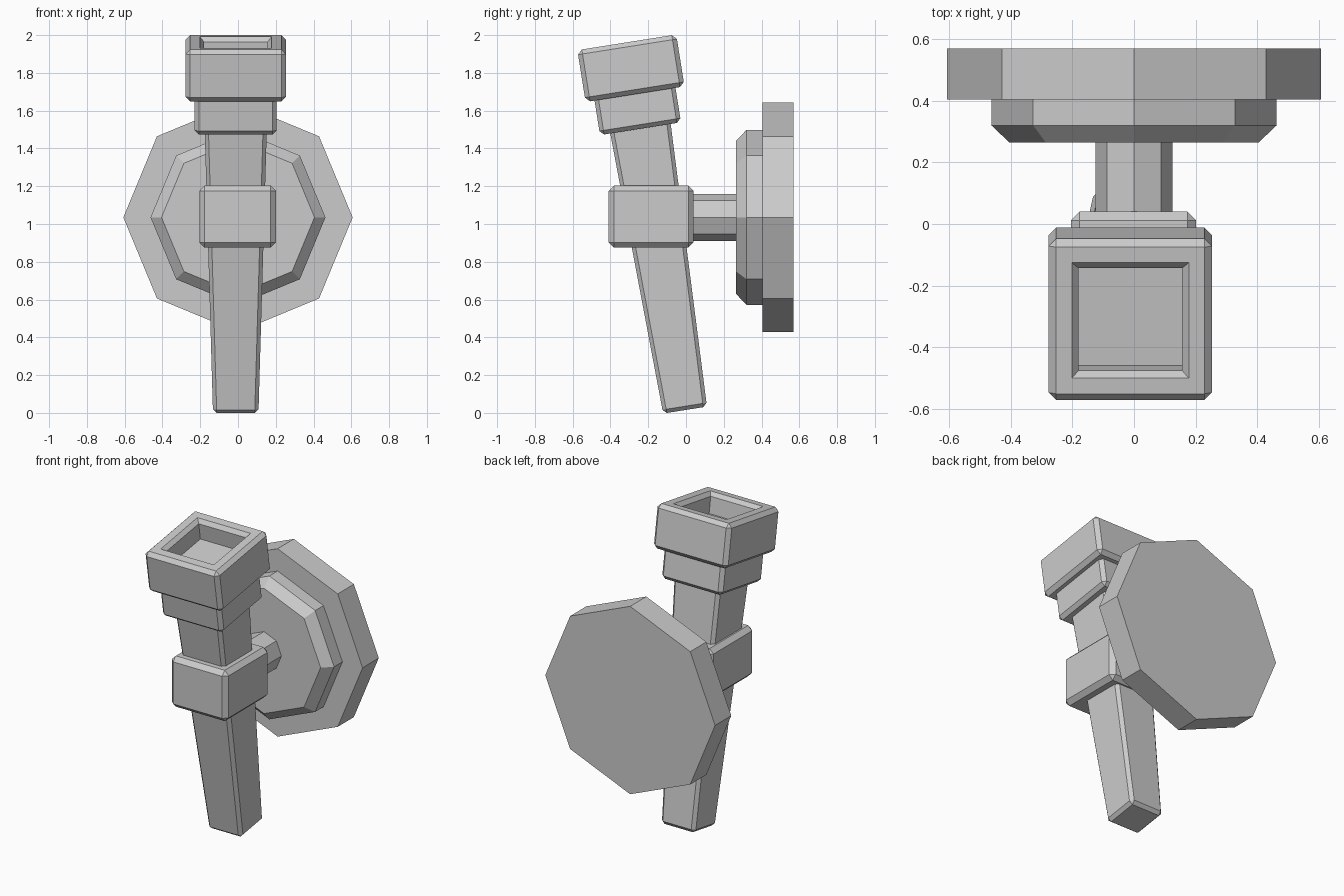
import bpy, bmesh, math
from mathutils import Matrix

if "Cube" in bpy.data.objects:
    bpy.data.objects.remove(bpy.data.objects["Cube"])


def loft(name, rings, matrix=None):
    """Skin a stack of closed point rings and cap both ends."""
    bm = bmesh.new()
    loops = [[bm.verts.new(p) for p in ring] for ring in rings]
    n = len(loops[0])
    for a, b in zip(loops, loops[1:]):
        for i in range(n):
            j = (i + 1) % n
            bm.faces.new((a[i], a[j], b[j], b[i]))
    bm.faces.new(loops[0][::-1])
    bm.faces.new(loops[-1])
    bmesh.ops.remove_doubles(bm, verts=bm.verts, dist=1e-4)
    bmesh.ops.recalc_face_normals(bm, faces=bm.faces)
    me = bpy.data.meshes.new(name)
    bm.to_mesh(me)
    bm.free()
    ob = bpy.data.objects.new(name, me)
    if matrix:
        ob.matrix_world = matrix
    bpy.context.collection.objects.link(ob)
    return ob


def rect(z, hx, hy, c=0.0):
    """Rectangle ring with corners chamfered by c."""
    return [(hx, -hy + c, z), (hx, hy - c, z), (hx - c, hy, z), (-hx + c, hy, z),
            (-hx, hy - c, z), (-hx, -hy + c, z), (-hx + c, -hy, z), (hx - c, -hy, z)]


def block(z0, z1, hx, hy, b, hx1=None, hy1=None):
    """Rings of a box with bevelled edges, optionally tapering to the top."""
    hx1, hy1 = hx1 or hx, hy1 or hy
    return [rect(z0, hx - b, hy - b), rect(z0 + b, hx, hy, b),
            rect(z1 - b, hx1, hy1, b), rect(z1, hx1 - b, hy1 - b)]


def octagon(y, r, zc=1.035):
    """Octagon ring facing along y."""
    return [(r * math.cos(k * math.pi / 4), y, zc + r * math.sin(k * math.pi / 4))
            for k in range(8)]


# Torch parts share one tilted frame, leaning forward
tilt = Matrix.Translation((-0.012, -0.005, 0.015)) @ Matrix.Rotation(math.radians(9), 4, 'X')
loft("torch_shaft", block(0, 1.53, 0.121, 0.118, 0.02, 0.164, 0.162), tilt)
loft("torch_collar", block(1.508, 1.72, 0.217, 0.217, 0.022), tilt)

# Hollow torch head: outer box, bevelled rim, recess floor
top, b = 1.971, 0.024
head = block(1.693, top, 0.265, 0.265, b)
head += [rect(top, 0.19, 0.19), rect(top - b, 0.168, 0.168), rect(top - 0.13, 0.168, 0.168)]
loft("torch_head", head, tilt)

# Upright clamp around the shaft
loft("clamp", block(0.875, 1.203, 0.203, 0.225, 0.028), Matrix.Translation((-0.002, -0.185, 0)))

# Octagonal arm and stepped wall plate
loft("wall_arm", [octagon(0.0, 0.125), octagon(0.28, 0.125)])
loft("inner_plate", [octagon(0.265, 0.405), octagon(0.32, 0.463), octagon(0.41, 0.463)])
loft("wall_plate", [octagon(0.405, 0.607), octagon(0.57, 0.607)])
